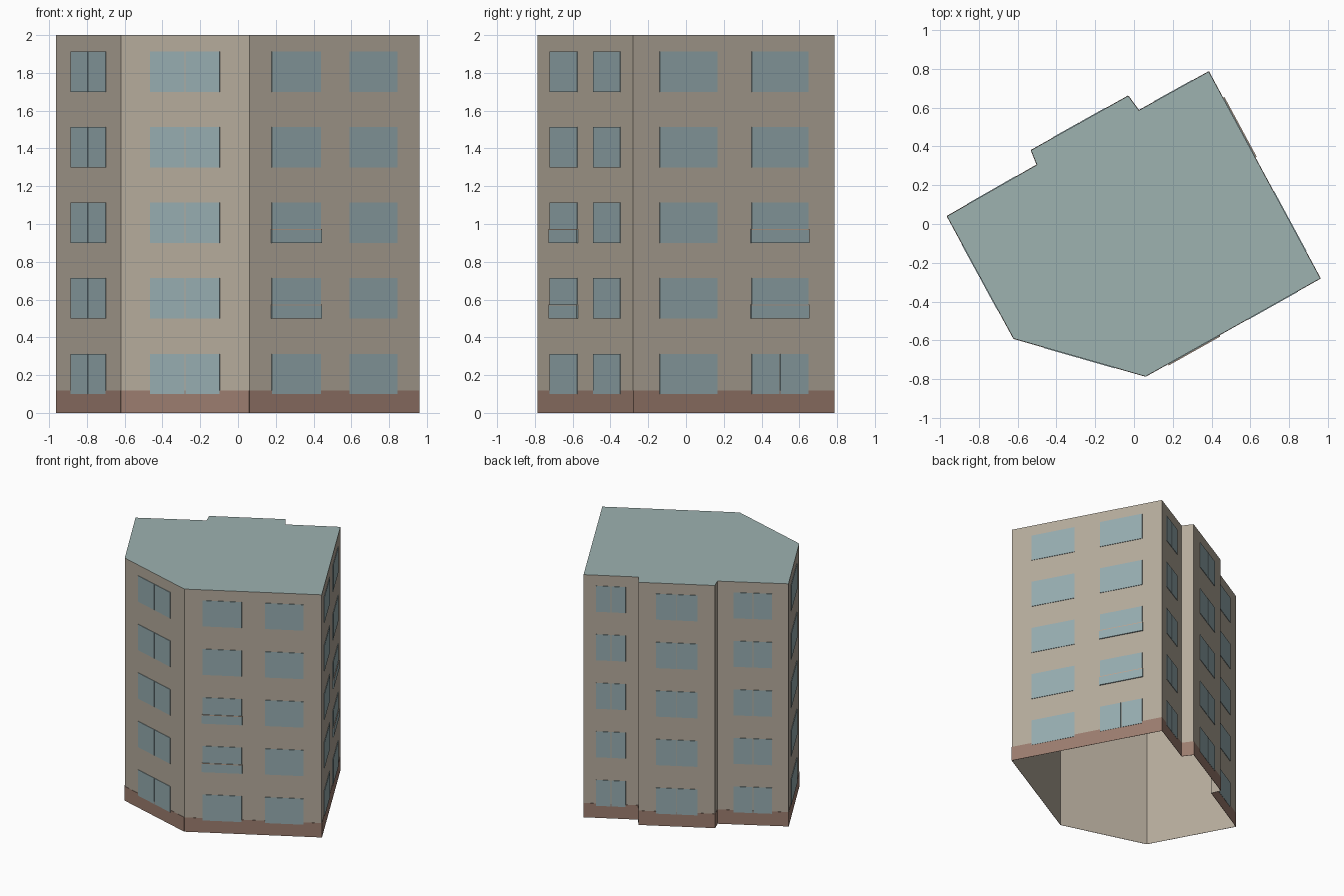
import bpy
import bmesh
from mathutils import Vector

cube = bpy.data.objects.get("Cube")
if cube:
    bpy.data.objects.remove(cube)


def material(name, rgb):
    linear = [((c / 255 + 0.055) / 1.055) ** 2.4 for c in rgb] + [1]
    mat = bpy.data.materials.new(name)
    mat.use_nodes = True
    mat.diffuse_color = linear
    mat.node_tree.nodes["Principled BSDF"].inputs["Base Color"].default_value = linear
    return mat


WALL = material("beige plaster", (180, 170, 155))
GLASS = material("blue grey glass", (149, 171, 175))
BRICK = material("brown plinth", (155, 124, 110))
ROOF = material("grey green roof", (157, 178, 176))
TRIM = material("pale rail", (186, 164, 146))

# Footprint, counter-clockwise from the front corner
PLAN = [Vector(p) for p in (
    (0.06, -0.785), (0.96, -0.28), (0.385, 0.785), (0.025, 0.585), (-0.03, 0.66),
    (-0.53, 0.38), (-0.5, 0.305), (-0.963, 0.04), (-0.62, -0.59))]
SIDES = [(p, PLAN[(i + 1) % len(PLAN)]) for i, p in enumerate(PLAN)]
HEIGHT = 2.0
FLOORS = [0.1 + 0.4 * i for i in range(5)]
WINDOW_H = 0.213


def finish(name, bm, mat):
    mesh = bpy.data.meshes.new(name)
    bm.to_mesh(mesh)
    bm.free()
    mesh.materials.append(mat)
    obj = bpy.data.objects.new(name, mesh)
    bpy.context.collection.objects.link(obj)
    return obj


def plate(bm, side, t0, t1, z0, z1, depth):
    """Thin plate on a wall, open at the back."""
    a, b = side
    along = b - a
    out = Vector((along.y, -along.x)).normalized() * depth
    ring = [(t0, z0), (t1, z0), (t1, z1), (t0, z1)]
    back = [bm.verts.new((*(a + along * t), z)) for t, z in ring]
    front = [bm.verts.new((*(a + along * t + out), z)) for t, z in ring]
    bm.faces.new(front)
    for i in range(4):
        j = (i + 1) % 4
        bm.faces.new((back[i], back[j], front[j], front[i]))


# Walls, open underneath
bm = bmesh.new()
for a, b in SIDES:
    bm.faces.new([bm.verts.new((p.x, p.y, z))
                  for p, z in ((a, 0), (b, 0), (b, HEIGHT), (a, HEIGHT))])
bmesh.ops.remove_doubles(bm, verts=bm.verts, dist=0.0001)
finish("walls", bm, WALL)

# Flat roof
bm = bmesh.new()
bm.faces.new([bm.verts.new((p.x, p.y, HEIGHT)) for p in PLAN])
finish("roof", bm, ROOF)

# Plinth band
bm = bmesh.new()
for side in SIDES:
    plate(bm, side, 0, 1, 0, 0.118, 0.002)
finish("plinth", bm, BRICK)

# Windows: wide walls carry two columns, the others one split window
FRONT, LEFT = SIDES[0], SIDES[1]
COLUMNS = ((0.131, 0.418), (0.588, 0.869))
bm = bmesh.new()


def window(side, t0, t1, z, split):
    if split:
        mid = (t0 + t1) / 2
        gap = 0.003 / (side[1] - side[0]).length
        plate(bm, side, t0, mid - gap, z, z + WINDOW_H, 0.004)
        plate(bm, side, mid + gap, t1, z, z + WINDOW_H, 0.004)
    else:
        plate(bm, side, t0, t1, z, z + WINDOW_H, 0.004)


for z in FLOORS:
    for side in (FRONT, LEFT):
        for i, (t0, t1) in enumerate(COLUMNS):
            door = side is LEFT and i == 1 and z == FLOORS[0]
            window(side, t0, t1, z, door)
    for i in (3 - 1, 4, 6, 7, 8):
        window(SIDES[i], 0.23, 0.77, z, True)
finish("windows", bm, GLASS)

# Shallow glazed balcony fronts with a thin rail on the second and third floors
panels, rails = bmesh.new(), bmesh.new()
for side, (t0, t1) in ((FRONT, COLUMNS[0]), (LEFT, COLUMNS[1])):
    for z in FLOORS[1:3]:
        plate(panels, side, t0 - 0.004, t1 + 0.004, z, z + 0.068, 0.009)
        plate(rails, side, t0 - 0.004, t1 + 0.004, z + 0.068, z + 0.074, 0.009)
finish("balcony_panels", panels, GLASS)
finish("balcony_rails", rails, TRIM)
